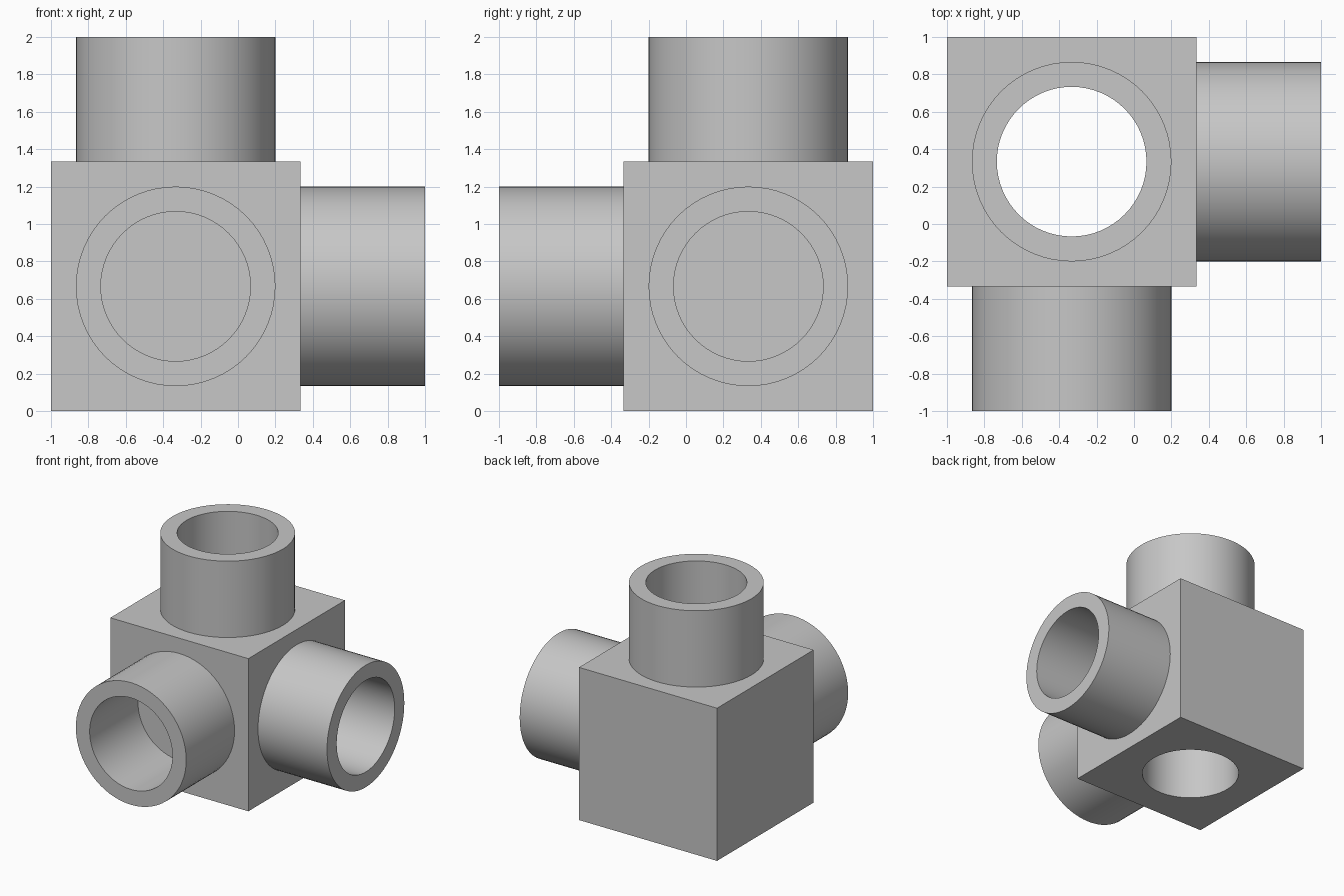
import bpy
import bmesh
from math import pi, radians
from mathutils import Matrix, Vector

cube = bpy.data.objects.get("Cube")
if cube:
    bpy.data.objects.remove(cube, do_unlink=True)

UNIT = 2 / 3                 # half the block edge, also the socket length
OUTER, BORE = 0.8 * UNIT, 0.6 * UNIT
SEGMENTS = 64
CENTRE = Vector((-UNIT / 2, UNIT / 2, UNIT))

grey = bpy.data.materials.new("light grey")
grey.use_nodes = True
grey.diffuse_color = (0.57, 0.57, 0.57, 1)
grey.node_tree.nodes["Principled BSDF"].inputs["Base Color"].default_value = grey.diffuse_color


def add_object(name, bm, matrix):
    mesh = bpy.data.meshes.new(name)
    bm.to_mesh(mesh)
    bm.free()
    mesh.materials.append(grey)
    obj = bpy.data.objects.new(name, mesh)
    bpy.context.collection.objects.link(obj)
    obj.matrix_world = matrix
    return obj


def select_only(obj):
    bpy.ops.object.select_all(action='DESELECT')
    obj.select_set(True)
    bpy.context.view_layer.objects.active = obj


def shade(obj):
    select_only(obj)
    bpy.ops.object.shade_smooth_by_angle(angle=radians(30))


def socket(name, rotation):
    # Lathe an open-based pipe wall standing on a block face
    bm = bmesh.new()
    profile = [(OUTER, UNIT), (OUTER, 2 * UNIT), (BORE, 2 * UNIT), (BORE, UNIT)]
    verts = [bm.verts.new((r, 0, z)) for r, z in profile]
    edges = [bm.edges.new(pair) for pair in zip(verts, verts[1:])]
    bmesh.ops.spin(bm, geom=verts + edges, axis=(0, 0, 1), cent=(0, 0, 0),
                   angle=2 * pi, steps=SEGMENTS, use_merge=True)
    bmesh.ops.remove_doubles(bm, verts=bm.verts, dist=1e-5)
    bmesh.ops.recalc_face_normals(bm, faces=bm.faces)
    # The rim always faces outward along the pipe
    rim = next(f for f in bm.faces if abs(f.normal.z) > 0.9)
    if rim.normal.z < 0:
        bmesh.ops.reverse_faces(bm, faces=bm.faces)
    shade(add_object(name, bm, Matrix.Translation(CENTRE) @ rotation))


# Central block
bm = bmesh.new()
bmesh.ops.create_cube(bm, size=2 * UNIT)
block = add_object("block", bm, Matrix.Translation(CENTRE))

# Vertical bore through the block
bm = bmesh.new()
bmesh.ops.create_cone(bm, cap_ends=True, segments=SEGMENTS, radius1=BORE,
                      radius2=BORE, depth=4 * UNIT)
cutter = add_object("bore_cutter", bm, Matrix.Translation(CENTRE))
cutter.hide_render = True
cut = block.modifiers.new("bore", 'BOOLEAN')
cut.operation = 'DIFFERENCE'
cut.solver = 'EXACT'
cut.object = cutter
select_only(block)
bpy.ops.object.modifier_apply(modifier=cut.name)
bpy.data.objects.remove(cutter, do_unlink=True)
shade(block)

# Pipe sockets: the upper one is open below, the others end at the block
socket("top_socket", Matrix.Identity(4))
socket("left_socket", Matrix.Rotation(pi / 2, 4, 'Y'))
socket("front_socket", Matrix.Rotation(pi / 2, 4, 'X'))
